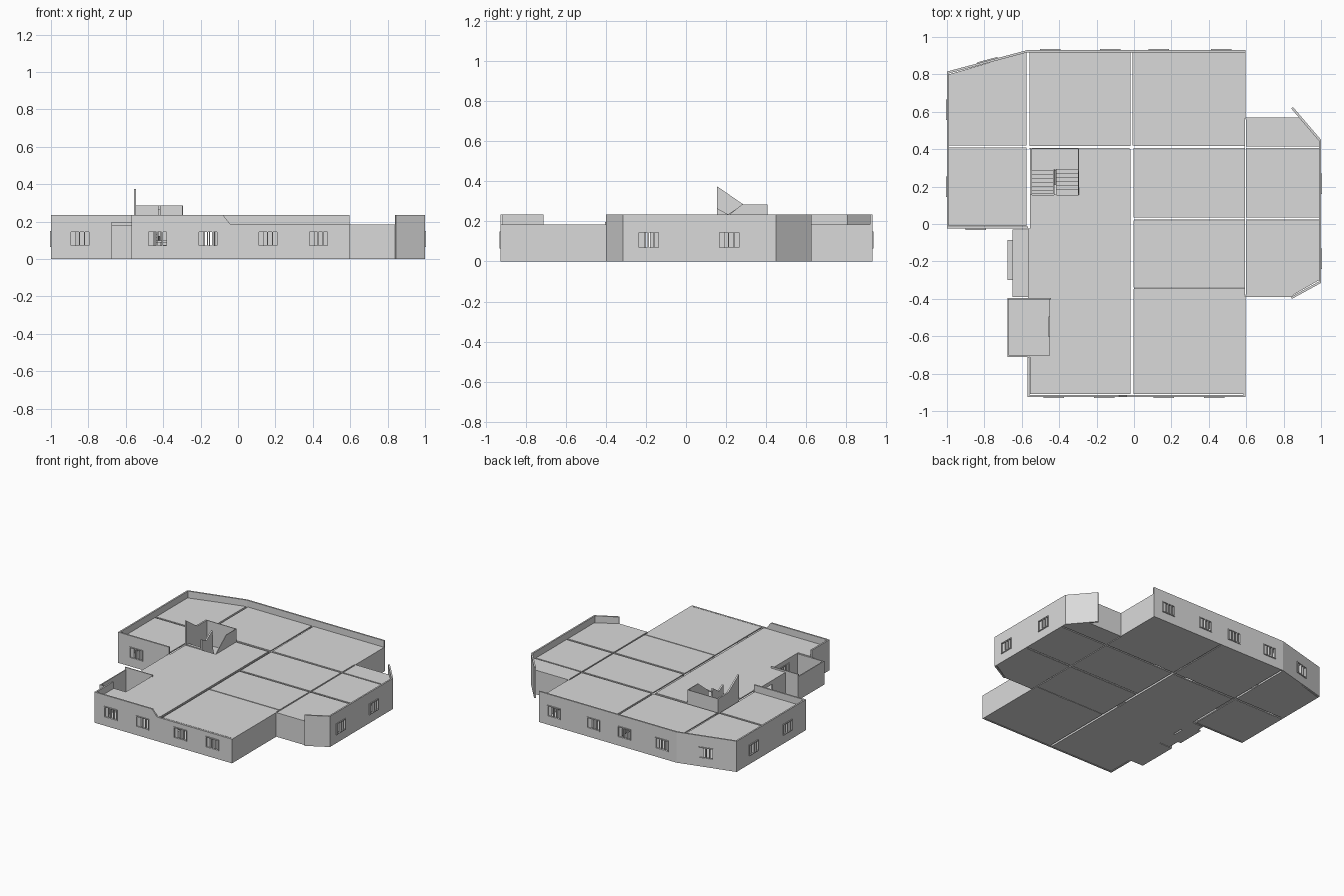
import bpy
import bmesh
from mathutils import Vector, Matrix

cube = bpy.data.objects.get("Cube")
if cube:
    bpy.data.objects.remove(cube, do_unlink=True)

ROOF, TOP, T = 0.185, 0.235, 0.012
SILL, HEAD, WIN = 0.065, 0.15, 0.11

grey = bpy.data.materials.new("plain_grey")
grey.use_nodes = True
grey.diffuse_color = (0.7, 0.7, 0.7, 1)
bsdf = next(n for n in grey.node_tree.nodes if n.type == 'BSDF_PRINCIPLED')
bsdf.inputs["Base Color"].default_value = grey.diffuse_color
bsdf.inputs["Roughness"].default_value = 0.8


def extrude(bm, pts):
    """Close a ring of points given as (bottom, top) pairs into a solid."""
    low = [bm.verts.new(a) for a, b in pts]
    high = [bm.verts.new(b) for a, b in pts]
    bm.faces.new(low)
    bm.faces.new(high)
    for i in range(len(low)):
        j = (i + 1) % len(low)
        bm.faces.new((low[i], low[j], high[j], high[i]))


def finish(name, bm, matrix=None):
    if matrix:
        bm.transform(matrix)
    bmesh.ops.recalc_face_normals(bm, faces=bm.faces)
    mesh = bpy.data.meshes.new(name)
    bm.to_mesh(mesh)
    bm.free()
    mesh.materials.append(grey)
    obj = bpy.data.objects.new(name, mesh)
    bpy.context.collection.objects.link(obj)
    return obj


def slab(name, outline, z0, z1):
    bm = bmesh.new()
    extrude(bm, [((x, y, z0), (x, y, z1)) for x, y in outline])
    return finish(name, bm)


def rect(x0, x1, y0, y1):
    return [(x0, y0), (x1, y0), (x1, y1), (x0, y1)]


def frame(p, q):
    """Local axes: along the wall, inward (left of p to q), up."""
    u = Vector((q[0] - p[0], q[1] - p[1], 0))
    length = u.length
    u.normalize()
    m = Matrix.Identity(4)
    m.col[0] = (u.x, u.y, 0, 0)
    m.col[1] = (-u.y, u.x, 0, 0)
    m.col[3] = (p[0], p[1], 0, 1)
    return m, length


def panel(bm, u0, u1, z0, z1, v0=0.0, v1=T):
    extrude(bm, [((u, v0, z), (u, v1, z)) for u, z in
                 ((u0, z0), (u1, z0), (u1, z1), (u0, z1))])


def plate(name, p, q, profile, v0=0.0, v1=T):
    """Upright plate with a (distance, height) outline."""
    bm = bmesh.new()
    extrude(bm, [((u, v0, z), (u, v1, z)) for u, z in profile])
    return finish(name, bm, frame(p, q)[0])


def window(name, m, c):
    bm = bmesh.new()
    a, b, e = c - WIN / 2, c + WIN / 2, 0.006
    for u0, u1, z0, z1 in ((a, b, SILL, SILL + e), (a, b, HEAD - e, HEAD),
                           (a, a + e, SILL, HEAD), (b - e, b, SILL, HEAD),
                           (c - e, c, SILL, HEAD), (c + 0.022, c + 0.028, SILL, HEAD)):
        panel(bm, u0, u1, z0, z1, -0.006, T)
    panel(bm, a, a + 0.033, SILL, HEAD, 0.003, 0.007)
    finish(name, bm, m)


def wall(name, p, q, h, windows=(), door=None, t=T):
    m, length = frame(p, q)
    holes = [(c - WIN / 2, c + WIN / 2, SILL, HEAD) for c in windows]
    if door is not None:
        holes.append((door - 0.04, door + 0.04, 0, 0.155))
    bm = bmesh.new()
    start = 0
    for a, b, low, high in sorted(holes):
        panel(bm, start, a, 0, h, 0, t)
        if low > 0:
            panel(bm, a, b, 0, low, 0, t)
        panel(bm, a, b, high, h, 0, t)
        start = b
    panel(bm, start, length, 0, h, 0, t)
    finish(name, bm, m)
    for i, c in enumerate(windows):
        window(f"{name}_window_{i + 1}", m, c)


# Floors and roof slabs, one pair per room, with open joints between
rooms = {
    "back_right_room": [(-0.99, 0.42), (-0.575, 0.42), (-0.575, 0.92), (-0.99, 0.8)],
    "back_middle_room": rect(-0.56, -0.018, 0.42, 0.92),
    "back_left_room": rect(-0.003, 0.59, 0.42, 0.92),
    "side_right_room": rect(-0.99, -0.575, -0.01, 0.405),
    "inner_room": rect(-0.003, 0.59, 0.035, 0.405),
    "middle_room": rect(-0.003, 0.59, -0.34, 0.02),
    "front_left_room": rect(-0.003, 0.59, -0.91, -0.347),
    "wing_middle_room": rect(0.6, 0.99, 0.035, 0.405),
    "wing_front_room": [(0.6, -0.38), (0.85, -0.38), (0.99, -0.3), (0.99, 0.02), (0.6, 0.02)],
    "wing_back_room": [(0.6, 0.415), (0.99, 0.415), (0.99, 0.45), (0.89, 0.565), (0.6, 0.565)],
}
for name, outline in rooms.items():
    slab(name + "_floor", outline, 0, 0.008)
    slab(name + "_roof", outline, ROOF - 0.008, ROOF)
notch = [(-0.555, -0.4), (-0.445, -0.4), (-0.445, -0.71), (-0.555, -0.71)]
hall = [(-0.555, -0.91), (-0.023, -0.91), (-0.023, 0.4)]
slab("hall_roof", hall + [(-0.295, 0.4), (-0.295, 0.155), (-0.555, 0.155)] + notch,
     ROOF - 0.008, ROOF)
slab("hall_floor", hall + [(-0.555, 0.4)] + notch, 0, 0.008)

# Outer walls, counterclockwise
wall("front_wall", (-0.57, -0.925), (0.595, -0.925), ROOF, (0.14, 0.41, 0.73, 1.0))
plate("front_parapet", (-0.57, -0.925), (0.595, -0.925),
      [(0, ROOF), (0.53, ROOF), (0.49, TOP), (0, TOP)])
wall("left_front_wall", (0.597, -0.925), (0.597, -0.385), ROOF)
wall("wing_front_wall", (0.597, -0.39), (0.85, -0.39), ROOF)
wall("wing_front_corner", (0.845, -0.4), (1, -0.315), TOP)
wall("wing_side_wall", (1, -0.315), (1, 0.45), TOP, (0.13, 0.53))
wall("wing_back_corner", (1, 0.45), (0.85, 0.625), TOP)
wall("wing_back_wall", (0.89, 0.57), (0.597, 0.57), ROOF)
wall("left_back_wall", (0.597, 0.565), (0.597, 0.93), ROOF)
wall("back_wall", (0.597, 0.93), (-0.57, 0.93), TOP, (0.13, 0.465, 0.725, 1.045))
wall("back_angled_wall", (-0.57, 0.93), (-1, 0.815), TOP, (0.22,))
wall("right_side_wall", (-1, 0.815), (-1, -0.025), TOP, (0.205, 0.615))
wall("right_block_front_wall", (-1, -0.025), (-0.567, -0.025), TOP, (0.155,))
wall("entry_wall", (-0.567, -0.025), (-0.567, -0.4), ROOF, door=0.17)
wall("right_front_wall", (-0.57, -0.71), (-0.57, -0.925), TOP)

# Inner partitions
skin = 0.004
for name, p, q, door in (
        ("hall_back_partition", (-0.56, 0.402), (-0.023, 0.402), 0.4),
        ("back_middle_partition", (-0.56, 0.416), (-0.018, 0.416), 0.4),
        ("back_left_partition", (0, 0.416), (0.59, 0.416), 0.12),
        ("back_right_partition", (-0.99, 0.406), (-0.575, 0.406), 0.1),
        ("back_cross_partition_1", (-0.575, 0.42), (-0.575, 0.92), 0.2),
        ("back_cross_partition_2", (-0.003, 0.42), (-0.003, 0.92), None),
        ("hall_side_partition", (-0.019, -0.91), (-0.019, 0.4), 0.75),
        ("inner_partition", (0, 0.023), (0.59, 0.023), None),
        ("front_partition", (0, -0.347), (0.59, -0.347), 0.35),
        ("wing_partition", (0.594, -0.38), (0.594, 0.56), 0.16),
        ("wing_cross_partition", (0.6, 0.023), (0.99, 0.023), None)):
    wall(name, p, q, ROOF - 0.006, door=door, t=skin)

# Open porch box cut into the front right corner
slab("porch_floor", rect(-0.67, -0.445, -0.705, -0.4), 0, 0.01)
wall("porch_front_wall", (-0.675, -0.71), (-0.445, -0.71), ROOF - 0.005, t=0.008)
wall("porch_inner_wall", (-0.445, -0.71), (-0.445, -0.395), ROOF, (0.16,), t=0.008)
wall("porch_back_wall", (-0.445, -0.395), (-0.675, -0.395), 0.198, t=0.008)
wall("porch_side_wall", (-0.675, -0.395), (-0.675, -0.71), ROOF - 0.005, t=0.008)

# Entry landing with a step
slab("entry_landing", rect(-0.65, -0.567, -0.39, -0.03), 0, 0.02)
slab("entry_step", rect(-0.675, -0.65, -0.3, -0.085), 0, 0.01)

# Stairs: up to the back landing, then up to the roof
steps = 6
run, rise = 0.13 / steps, 0.09 / steps
for i in range(steps):
    y0 = 0.16 + i * run
    slab(f"lower_step_{i + 1}", rect(-0.415, -0.295, y0, y0 + run),
         max(0, (i - 1) * rise), (i + 1) * rise)
    y1 = 0.29 - i * run
    slab(f"upper_step_{i + 1}", rect(-0.545, -0.43, y1 - run, y1),
         0.085 + i * rise, 0.1 + (i + 1) * rise)
slab("stair_landing", rect(-0.545, -0.295, 0.29, 0.4), 0.088, 0.1)

# Stairwell walls above the roof
base = (-0.545, 0.155), (-0.545, 0.405)
plate("stairwell_tall_fin", *base,
      [(0, 0.105), (0, 0.375), (0.13, TOP + 0.05), (0.25, TOP + 0.05), (0.25, 0.1)])
plate("stairwell_divider", (-0.415, 0.155), (-0.415, 0.405),
      [(0.0, 0.12), (0, 0.265), (0.055, TOP), (0.13, 0.285), (0.14, 0.1)])
plate("stairwell_inner_wall", (-0.295, 0.155), (-0.295, 0.405),
      [(0, 0.1), (0, ROOF), (0.125, 0.285), (0.25, 0.285), (0.25, 0.1)], 0, 0.005)
plate("stairwell_back_wall", (-0.557, 0.4), (-0.295, 0.4),
      [(0, 0.1), (0.262, 0.1), (0.262, 0.285), (0, 0.285)], 0, 0.006)
